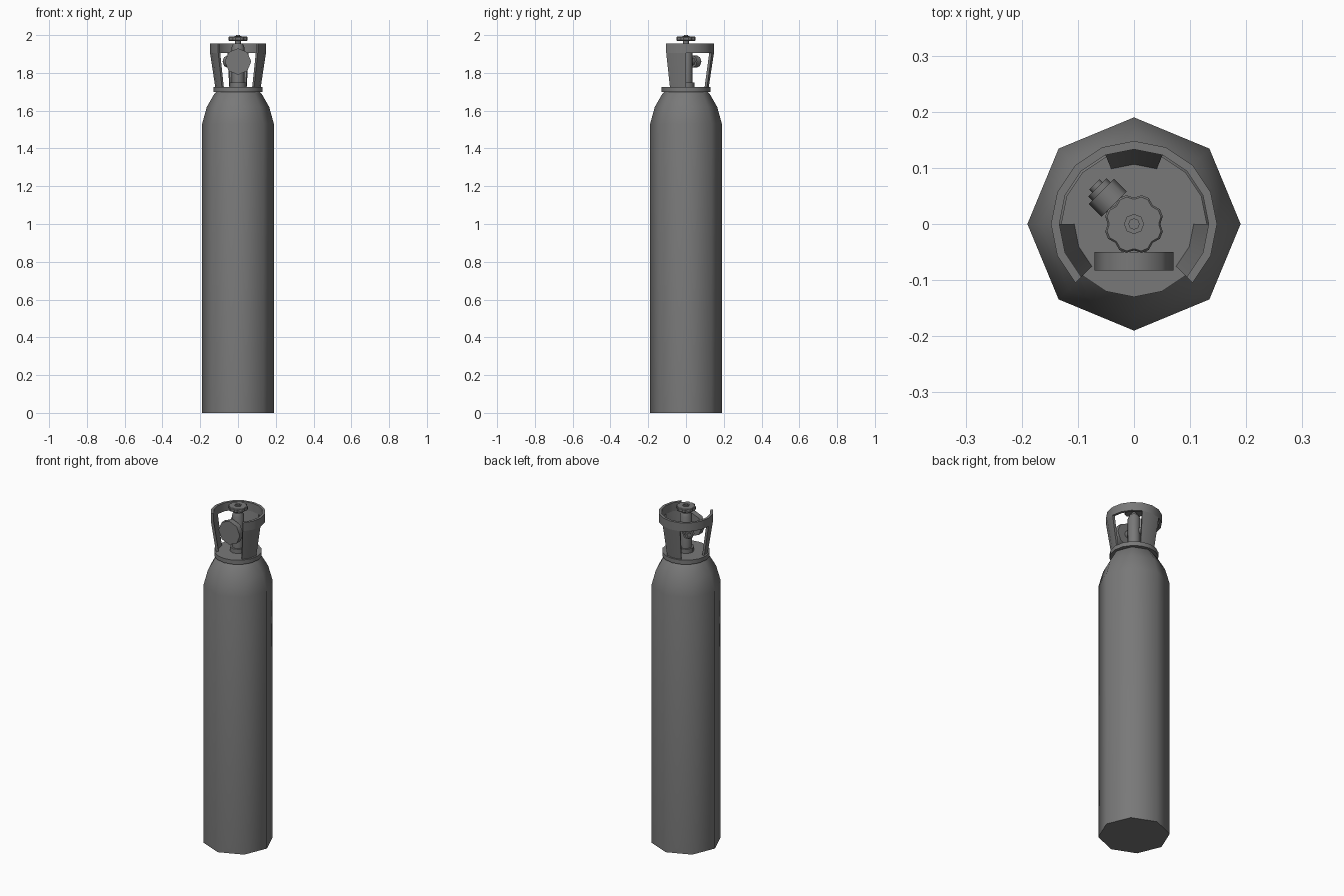
import bpy, bmesh, math
from mathutils import Matrix, Vector

cube = bpy.data.objects.get("Cube")
if cube:
    bpy.data.objects.remove(cube, do_unlink=True)

# One plain grey metal
grey = bpy.data.materials.new("grey metal")
grey.use_nodes = True
colour = (0.19, 0.19, 0.19, 1)
grey.diffuse_color = colour
grey.node_tree.nodes["Principled BSDF"].inputs["Base Color"].default_value = colour


def finish(name, bm, smooth=50):
    bmesh.ops.recalc_face_normals(bm, faces=bm.faces[:])
    mesh = bpy.data.meshes.new(name)
    bm.to_mesh(mesh)
    bm.free()
    mesh.materials.append(grey)
    mesh.polygons.foreach_set("use_smooth", [True] * len(mesh.polygons))
    mesh.set_sharp_from_angle(angle=math.radians(smooth))
    ob = bpy.data.objects.new(name, mesh)
    bpy.context.collection.objects.link(ob)
    return ob


def polar(r, a, z):
    return Vector((r * math.cos(a), r * math.sin(a), z))


def lathe(name, profile, sides=8, place=Matrix(), lobe=1.0, smooth=50):
    """Turn (radius, height) pairs; lobe scales every second pair of corners."""
    bm = bmesh.new()
    rings = []
    for r, z in profile:
        ring = []
        for i in range(sides):
            k = lobe if i % 3 else 1.0
            ring.append(bm.verts.new(place @ polar(r * k, math.tau * i / sides, z)))
        rings.append(ring)
    for low, high in zip(rings, rings[1:]):
        for i in range(sides):
            j = (i + 1) % sides
            bm.faces.new((low[i], low[j], high[j], high[i]))
    bm.faces.new(rings[0])
    bm.faces.new(rings[-1])
    return finish(name, bm, smooth)


def arc(name, first, last, section):
    """Sweep a closed (radius, height) section over sixteenths of a turn."""
    bm = bmesh.new()
    rows = [[bm.verts.new(polar(r, math.tau * i / 16, z)) for r, z in section]
            for i in range(first, last + 1)]
    n = len(section)
    for a, b in zip(rows, rows[1:]):
        for k in range(n):
            m = (k + 1) % n
            bm.faces.new((a[k], a[m], b[m], b[k]))
    bm.faces.new(rows[0])
    bm.faces.new(rows[-1])
    return finish(name, bm)


# Tank and the collar on its neck
lathe("tank", [(0.19, 0), (0.19, 1.53), (0.165, 1.62), (0.125, 1.69), (0.11, 1.705)])
lathe("neck_collar", [(0.13, 1.7), (0.13, 1.725)], 16)

# Valve guard: open band on three tapered legs
arc("guard_band", -2, 10, [(0.148, 1.905), (0.148, 1.955), (0.133, 1.955), (0.133, 1.905)])
for name, start in (("left_guard_leg", -2), ("back_guard_leg", 3), ("right_guard_leg", 8)):
    arc(name, start, start + 2,
        [(0.12, 1.722), (0.148, 1.905), (0.133, 1.905), (0.106, 1.722)])

# Valve post with base and neck
lathe("valve_post", [(0.045, 1.722), (0.045, 1.75), (0.034, 1.75), (0.034, 1.935),
                     (0.026, 1.955), (0.015, 1.955), (0.015, 1.972)])

# Lobed handwheel and its nut
lathe("handwheel", [(0.044, 1.97), (0.047, 1.974), (0.047, 1.988), (0.044, 1.992)],
      24, lobe=1.13, smooth=30)
lathe("handwheel_nut", [(0.018, 1.99), (0.018, 1.996), (0.01, 1.996), (0.01, 2.0)])

# Gauge facing forward
forward = Matrix.Translation((0, 0, 1.86)) @ Matrix.Rotation(math.pi / 2, 4, "X")
lathe("gauge", [(0.07, 0.05), (0.07, 0.083)], place=forward)
lathe("gauge_stub", [(0.022, 0.02), (0.022, 0.055)], place=forward)

# Side outlet pointing back and right
outward = (Matrix.Translation((0, 0, 1.86)) @ Matrix.Rotation(math.radians(135), 4, "Z")
           @ Matrix.Rotation(math.pi / 2, 4, "Y"))
lathe("outlet", [(0.02, 0.02), (0.02, 0.05), (0.032, 0.05), (0.032, 0.082),
                 (0.023, 0.082), (0.023, 0.092), (0.013, 0.092), (0.013, 0.1)],
      place=outward)
